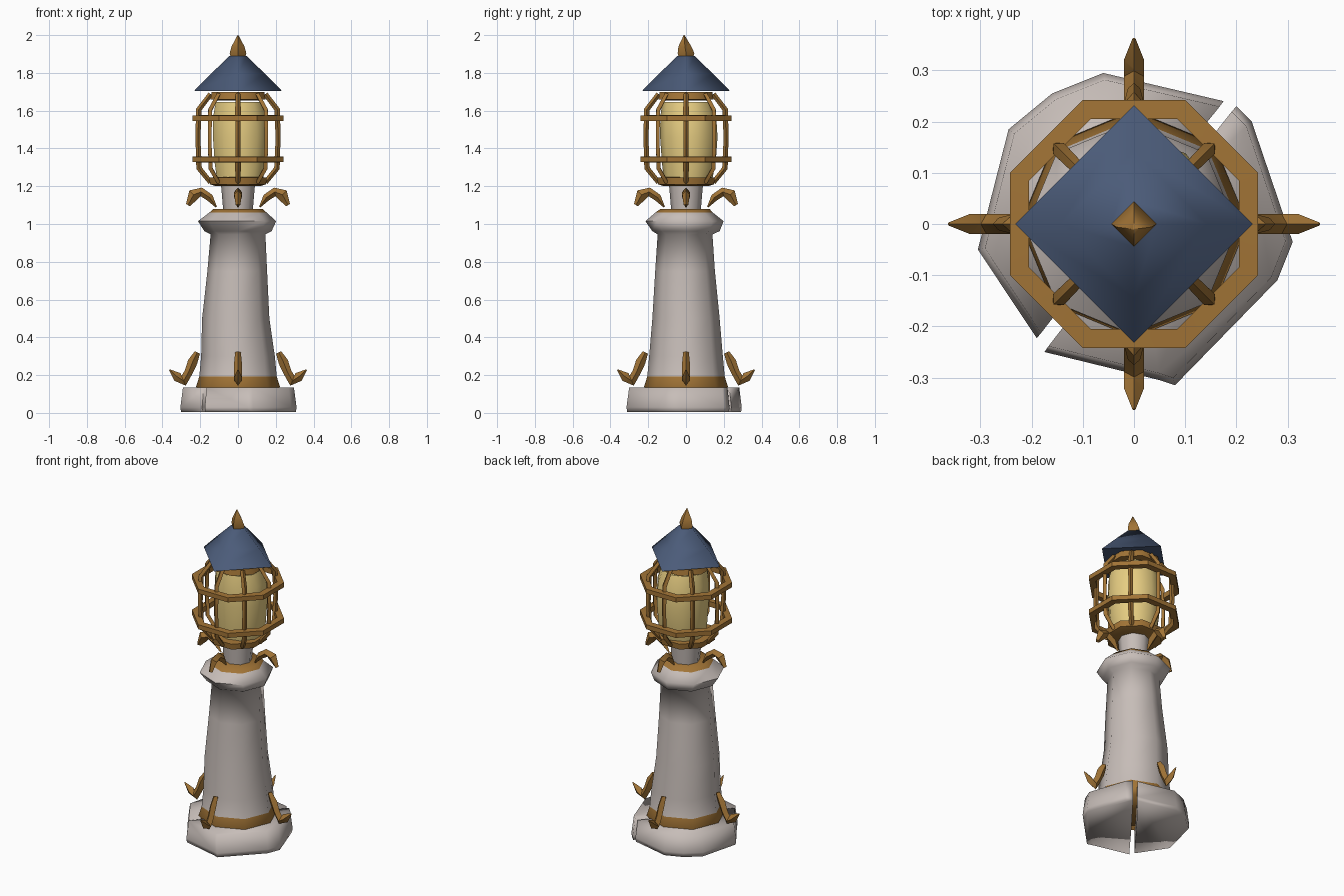
import bpy, bmesh, math
from mathutils import Vector

if "Cube" in bpy.data.objects:
    bpy.data.objects.remove(bpy.data.objects["Cube"])


def material(name, rgb):
    m = bpy.data.materials.new(name)
    m.diffuse_color = (*rgb, 1)
    m.use_nodes = True
    m.node_tree.nodes["Principled BSDF"].inputs["Base Color"].default_value = m.diffuse_color
    return m


STONE = material("pale stone", (0.57, 0.51, 0.48))
BRONZE = material("bronze", (0.36, 0.175, 0.037))
SLATE = material("slate blue", (0.07, 0.105, 0.19))
GLOW = material("warm glass", (0.82, 0.63, 0.23))


def finish(name, bm, mats, angle=50, rule=None):
    bmesh.ops.recalc_face_normals(bm, faces=bm.faces)
    if rule:
        for f in bm.faces:
            f.material_index = rule(f.calc_center_median())
    me = bpy.data.meshes.new(name)
    bm.to_mesh(me)
    bm.free()
    for m in mats:
        me.materials.append(m)
    ob = bpy.data.objects.new(name, me)
    bpy.context.collection.objects.link(ob)
    bpy.ops.object.select_all(action='DESELECT')
    ob.select_set(True)
    bpy.context.view_layer.objects.active = ob
    bpy.ops.object.shade_smooth_by_angle(angle=math.radians(angle))
    return ob


def loft(bm, rings, closed=False):
    """Skin a list of point loops, capping the ends unless closed."""
    vs = [[bm.verts.new(p) for p in r] for r in rings]
    n = len(vs[0])
    pairs = list(zip(vs, vs[1:])) + ([(vs[-1], vs[0])] if closed else [])
    for a, b in pairs:
        for i in range(n):
            j = (i + 1) % n
            bm.faces.new((a[i], a[j], b[j], b[i]))
    if not closed:
        bm.faces.new(vs[0][::-1])
        bm.faces.new(vs[-1])


def turned(name, profile, sides, mats, turn=0.0, closed=False, angle=50, rule=None):
    """Lathe a (radius, z) or (radius, z, x, y) profile."""
    bm = bmesh.new()
    rings = []
    for p in profile:
        r, z, cx, cy = (*p, 0, 0)[:4]
        rings.append([(cx + r * math.cos(turn + math.tau * i / sides),
                       cy + r * math.sin(turn + math.tau * i / sides), z)
                      for i in range(sides)])
    loft(bm, rings, closed)
    return finish(name, bm, mats, angle, rule)


def spokes(name, path, count, mat):
    """Sweep a tapering four-sided bar along (radius, z, half width), repeated round z."""
    for k in range(count):
        a = math.tau * k / count
        out, side, up = Vector((math.cos(a), math.sin(a), 0)), Vector((-math.sin(a), math.cos(a), 0)), Vector((0, 0, 1))
        rings = []
        for i, (r, z, w) in enumerate(path):
            p, q = path[max(i - 1, 0)], path[min(i + 1, len(path) - 1)]
            d = Vector((q[0] - p[0], q[1] - p[1])).normalized()
            nrm = out * -d.y + up * d.x
            c = out * r + up * z
            s = min(w, 0.02)
            rings.append([c + nrm * w, c + side * s, c - nrm * w, c - side * s])
        bm = bmesh.new()
        loft(bm, rings)
        finish(f"{name}_{k + 1}", bm, [mat], 35)


# split plinth: two rough slabs with a diagonal crack
halves = {
    "plinth_left": [(0.175, 0.24), (-0.06, 0.295), (-0.16, 0.255), (-0.245, 0.185),
                    (-0.305, -0.05), (-0.19, -0.223), (-0.01, 0.01)],
    "plinth_right": [(0.2, 0.23), (0.23, 0.2), (0.31, -0.035), (0.28, -0.11),
                     (0.08, -0.315), (0.05, -0.305), (-0.175, -0.25), (0.01, -0.01)],
}
for name, pts in halves.items():
    bm = bmesh.new()
    loft(bm, [[(x * s, y * s, z) for x, y in pts]
              for s, z in ((0.99, 0.005), (1, 0.03), (0.955, 0.135))])
    finish(name, bm, [STONE], 100)

# tapering tower with bronze bands at the foot and on the collar
turned("tower", [(0.205, 0.10), (0.222, 0.14), (0.205, 0.192), (0.195, 0.3),
                 (0.178, 0.5, -0.012), (0.158, 0.75, -0.004, -0.005), (0.145, 0.945, 0, -0.005),
                 (0.178, 0.962), (0.207, 1.015, -0.005, -0.008), (0.15, 1.062, 0, -0.01),
                 (0.13, 1.08, 0, -0.005)], 8, [STONE, BRONZE], angle=75,
       rule=lambda c: 1 if c.z < 0.19 or c.z > 1.06 else 0)
turned("neck", [(0.078, 1.07), (0.09, 1.21)], 8, [STONE])

# lantern glass and its end rims
turned("lantern_glass", [(0.125, 1.22, 0.01, 0.01), (0.142, 1.32, 0.012, 0.015),
                         (0.152, 1.46, 0.012, 0.015), (0.148, 1.57, 0.01, 0.012),
                         (0.13, 1.645, 0.005, 0.005)], 10, [GLOW], turn=math.radians(18))
turned("lower_rim", [(0.125, 1.2), (0.16, 1.21), (0.165, 1.245), (0.12, 1.25)], 8, [BRONZE],
       turn=math.pi / 8)
turned("upper_rim", [(0.115, 1.655), (0.158, 1.66), (0.15, 1.70), (0.11, 1.70)], 8, [BRONZE],
       turn=math.pi / 8, closed=True)

# cage hoops and bars
for name, z in (("lower_hoop", 1.342), ("upper_hoop", 1.56)):
    turned(name, [(0.222, z - 0.016), (0.262, z - 0.014), (0.262, z + 0.014), (0.222, z + 0.016)],
           8, [BRONZE], turn=math.pi / 8, closed=True, angle=30)
spokes("cage_bar", [(0.145, 1.22, 0.013), (0.206, 1.295, 0.015), (0.212, 1.45, 0.013),
                    (0.208, 1.605, 0.015), (0.145, 1.688, 0.013)], 8, BRONZE)

# curled brackets under the lantern and round the foot
spokes("upper_bracket", [(0.115, 1.09, 0.004), (0.15, 1.14, 0.02), (0.195, 1.17, 0.023),
                         (0.235, 1.155, 0.032), (0.265, 1.1, 0.012)], 4, BRONZE)
spokes("foot_bracket", [(0.215, 0.32, 0.015), (0.24, 0.27, 0.026), (0.262, 0.215, 0.022),
                        (0.288, 0.17, 0.028), (0.32, 0.19, 0.026), (0.362, 0.228, 0.003)], 4, BRONZE)

# four-sided roof and finial
turned("roof", [(0.232, 1.705), (0.143, 1.795), (0.045, 1.89)], 4, [SLATE], angle=75)
turned("finial", [(0.038, 1.88), (0.044, 1.905), (0.034, 1.94, 0, -0.006), (0.002, 2.0, 0, -0.01)],
       4, [BRONZE], angle=75)
